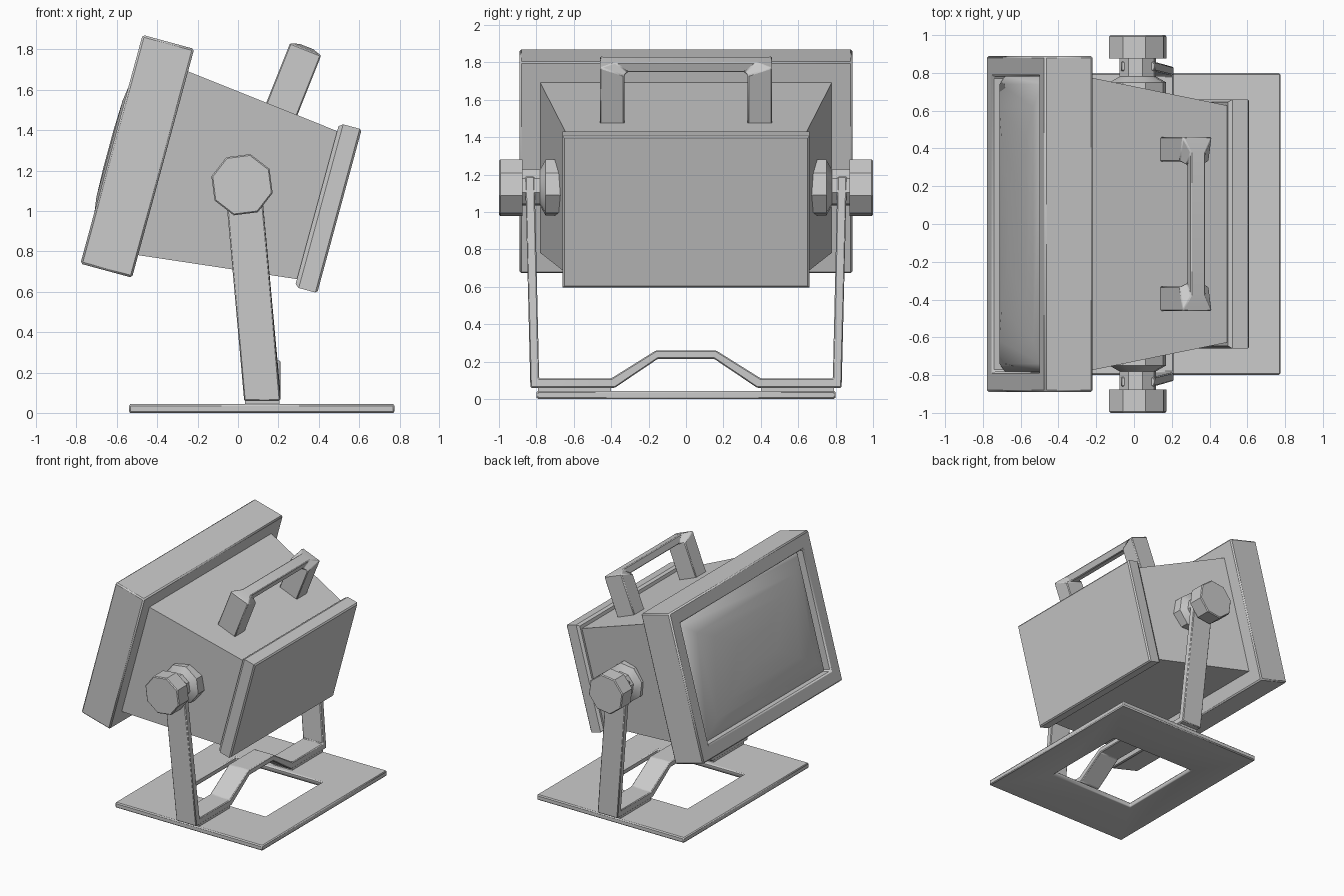
import bpy, bmesh, math
from mathutils import Matrix

if "Cube" in bpy.data.objects:
    bpy.data.objects.remove(bpy.data.objects["Cube"])

PIVOT = Matrix.Translation((0.02, 0, 1.13)) @ Matrix.Rotation(math.radians(15.2), 4, 'Y')


def loft(name, rings, matrix=Matrix(), cap_start=True, cap_end=True, bevel=0.0, angle=30):
    """Skin a list of equal-length point rings into one object."""
    bm = bmesh.new()
    vs = [[bm.verts.new(p) for p in r] for r in rings]
    n = len(vs[0])
    for a, b in zip(vs, vs[1:]):
        for i in range(n):
            j = (i + 1) % n
            bm.faces.new((a[i], a[j], b[j], b[i]))
    if cap_start:
        bm.faces.new(vs[0][::-1])
    if cap_end:
        bm.faces.new(vs[-1])
    bmesh.ops.recalc_face_normals(bm, faces=bm.faces)
    me = bpy.data.meshes.new(name)
    bm.to_mesh(me)
    bm.free()
    ob = bpy.data.objects.new(name, me)
    bpy.context.collection.objects.link(ob)
    ob.matrix_world = matrix
    if bevel:
        m = ob.modifiers.new("edge_bevel", 'BEVEL')
        m.width, m.segments, m.limit_method = bevel, 1, 'ANGLE'
    bpy.ops.object.select_all(action='DESELECT')
    ob.select_set(True)
    bpy.context.view_layer.objects.active = ob
    bpy.ops.object.shade_smooth_by_angle(angle=math.radians(angle))
    return ob


def rect(x, hy, hz):
    return [(x, -hy, -hz), (x, hy, -hz), (x, hy, hz), (x, -hy, hz)]


def flat_rect(z, x0, x1, hy):
    return [(x0, -hy, z), (x1, -hy, z), (x1, hy, z), (x0, hy, z)]


def octagon(y, r):
    return [(r * math.cos(k * math.pi / 4), y, r * math.sin(k * math.pi / 4)) for k in range(8)]


def strap(name, half, matrix=Matrix(), bevel=0.006):
    """Mirrored bent bar; half = (outer y, outer z, inner y, inner z, x, half width)."""
    full = [(1, s) for s in half] + [(-1, s) for s in reversed(half)]
    rings = [[(x - w, m * oy, oz), (x + w, m * oy, oz), (x + w, m * iy, iz), (x - w, m * iy, iz)]
             for m, (oy, oz, iy, iz, x, w) in full]
    return loft(name, rings, matrix, bevel=bevel)


# lamp housing: tapered body, front frame, back cover
loft("housing_body", [rect(-0.41, 0.78, 0.472), rect(0.40, 0.625, 0.378)], PIVOT)
loft("front_frame", [rect(-0.405, 0.77, 0.46), rect(-0.405, 0.89, 0.587), rect(-0.67, 0.89, 0.587),
                     rect(-0.67, 0.78, 0.475), rect(-0.59, 0.78, 0.475)],
     PIVOT, False, False, bevel=0.01)
loft("back_cover", [rect(0.385, 0.645, 0.405), rect(0.405, 0.66, 0.42),
                    rect(0.49, 0.66, 0.42), rect(0.50, 0.65, 0.41)], PIVOT)

# bulging front glass
loft("front_glass", [rect(-0.60, 0.782, 0.477), rect(-0.64, 0.74, 0.435), rect(-0.667, 0.62, 0.34),
                     rect(-0.68, 0.45, 0.25), rect(-0.685, 0.2, 0.1)],
     PIVOT, False, True, angle=50)

# pivot knobs on both sides
for side, s in (("left", -1), ("right", 1)):
    loft(side + "_pivot_knob",
         [octagon(s * y, r) for y, r in ((0.60, 0.155), (0.75, 0.155), (0.78, 0.10), (0.875, 0.10),
                                         (0.875, 0.157), (0.993, 0.157), (1.0, 0.15))], PIVOT)

# carrying handle, square to the sloped top
strap("carry_handle", [(0.46, -0.03, 0.33, -0.03, 0, 0.083),
                       (0.46, 0.325, 0.33, 0.28, 0, 0.083),
                       (0.38, 0.338, 0.31, 0.28, 0, 0.042)],
      Matrix.Translation((0.215, 0, 1.5)) @ Matrix.Rotation(math.radians(21.7), 4, 'Y'))

# bent yoke carrying the lamp
strap("yoke_bracket", [(0.86, 1.19, 0.81, 1.19, 0.02, 0.09),
                       (0.832, 0.06, 0.785, 0.11, 0.12, 0.09),
                       (0.38, 0.06, 0.40, 0.11, 0.12, 0.09),
                       (0.15, 0.215, 0.16, 0.26, 0.12, 0.09)])
for side, s in (("left", -1), ("right", 1)):
    loft(side + "_yoke_pad", [[(x, s * y, z) for x, y in ((0.035, 0.40), (0.205, 0.40), (0.205, 0.79), (0.035, 0.79))]
                              for z in (0.03, 0.065)])

# base plate with rectangular opening
O, I = (-0.54, 0.775, 0.80), (-0.265, 0.50, 0.36)
loft("base_plate", [flat_rect(0.0, *I), flat_rect(0.0, *O), flat_rect(0.043, *O),
                    flat_rect(0.043, *I), flat_rect(0.0, *I)], Matrix(), False, False)
plate = bpy.data.objects["base_plate"]
bm = bmesh.new()
bm.from_mesh(plate.data)
bmesh.ops.remove_doubles(bm, verts=bm.verts, dist=0.0001)
bmesh.ops.recalc_face_normals(bm, faces=bm.faces)
bm.to_mesh(plate.data)
bm.free()
m = plate.modifiers.new("edge_bevel", 'BEVEL')
m.width, m.segments, m.limit_method = 0.008, 1, 'ANGLE'
